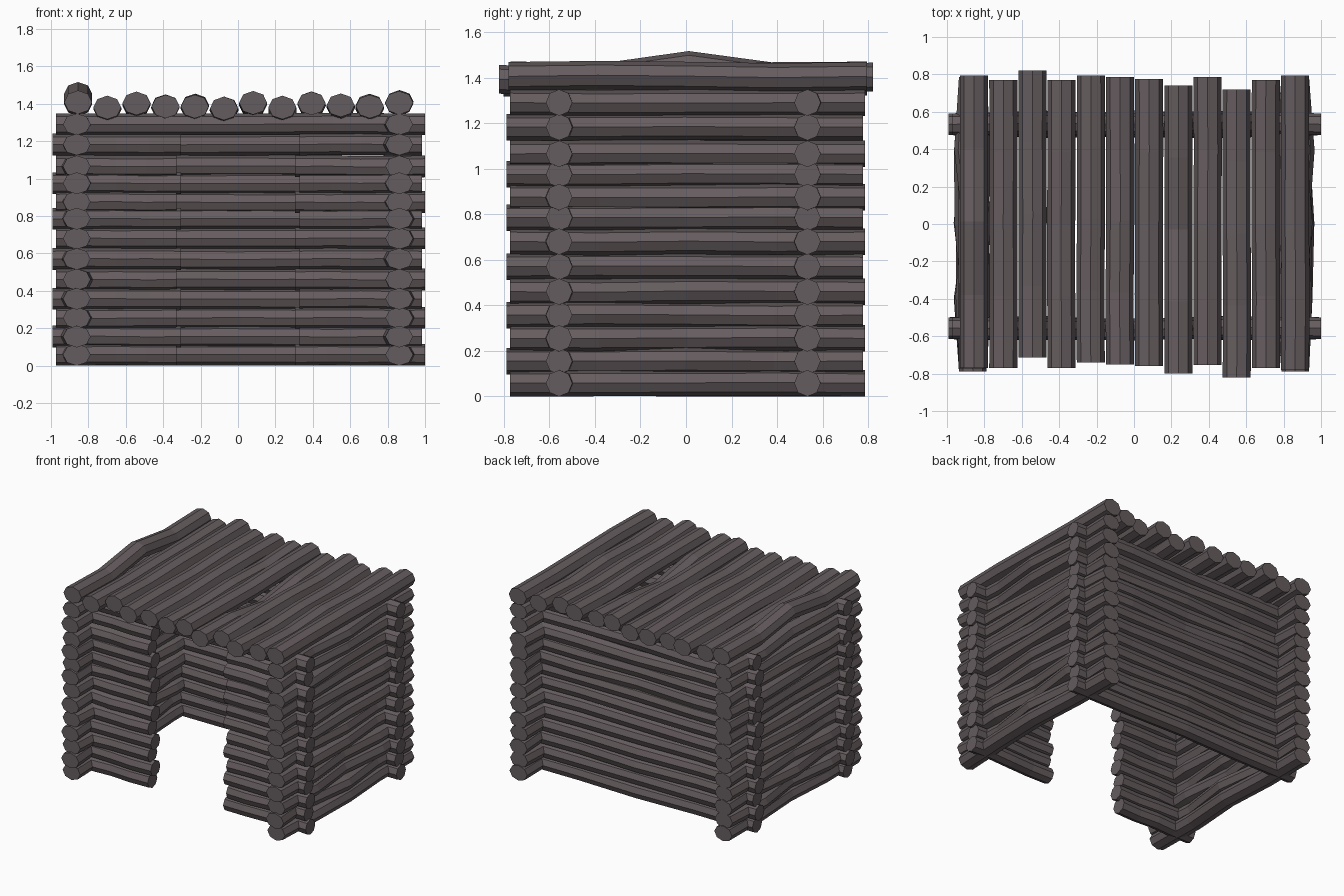
import bpy, bmesh, math, random
from mathutils import Vector

random.seed(11)
cube = bpy.data.objects.get("Cube")
if cube:
    bpy.data.objects.remove(cube, do_unlink=True)

# One weathered timber colour
WOOD = (0.13, 0.107, 0.112, 1)
timber = bpy.data.materials.new("weathered_timber")
timber.diffuse_color = WOOD
timber.use_nodes = True
timber.node_tree.nodes["Principled BSDF"].inputs["Base Color"].default_value = WOOD

SIDES, SEGMENTS = 8, 4
Z = Vector((0, 0, 1))


def log(name, start, end, half_width, half_height, bends):
    """Eight-sided trunk; bends lists (sideways, upward) offsets of the inner rings."""
    start, end = Vector(start), Vector(end)
    across = Z.cross(end - start).normalized()
    offsets = [(0, 0)] + bends + [(0, 0)]
    bm = bmesh.new()
    rings = []
    for i, (side, up) in enumerate(offsets):
        centre = start.lerp(end, i / SEGMENTS) + across * side + Z * up
        rings.append([bm.verts.new(centre
                                   + across * half_width * math.cos(math.tau * k / SIDES)
                                   + Z * half_height * math.sin(math.tau * k / SIDES))
                      for k in range(SIDES)])
    for a, b in zip(rings, rings[1:]):
        for k in range(SIDES):
            n = (k + 1) % SIDES
            bm.faces.new((a[k], a[n], b[n], b[k]))
    bm.faces.new(rings[0])
    bm.faces.new(rings[-1])
    bmesh.ops.recalc_face_normals(bm, faces=bm.faces)
    mesh = bpy.data.meshes.new(name)
    bm.to_mesh(mesh)
    bm.free()
    mesh.materials.append(timber)
    obj = bpy.data.objects.new(name, mesh)
    bpy.context.scene.collection.objects.link(obj)
    return obj


def wobble(side, low, high):
    return [(random.uniform(-side, side), random.uniform(low, high))
            for _ in range(SEGMENTS - 1)]


# Walls: crossed courses, with a doorway through the front below the top course
FRONT_Y, BACK_Y, SIDE_X, R = -0.557, 0.533, 0.862, 0.058
courses = [0.058, 0.155, 0.255, 0.357, 0.46, 0.57, 0.68, 0.785, 0.875, 0.975, 1.065, 1.182, 1.29]
for i, z in enumerate(courses):
    odd = i % 2
    left, right = (-0.993, 0.985) if odd else (-0.973, 1.0)
    near, far = (-0.788, 0.778) if odd else (-0.772, 0.785)
    n = str(i + 1)
    dip = 0 if i == 0 else -0.003
    log("back_wall_log_" + n, (left, BACK_Y, z), (right, BACK_Y, z), R, R,
        wobble(0.016, dip, 0.003))
    if i == len(courses) - 1:
        log("door_lintel_log", (left, FRONT_Y, z), (right, FRONT_Y, z), R, R,
            wobble(0.01, -0.003, 0.003))
    else:
        door_left, door_right = (-0.305, 0.33) if odd else (-0.33, 0.305)
        log("front_wall_right_log_" + n, (left, FRONT_Y, z), (door_left, FRONT_Y, z),
            R, R, wobble(0.008, dip, 0.003))
        log("front_wall_left_log_" + n, (door_right, FRONT_Y, z), (right, FRONT_Y, z),
            R, R, wobble(0.008, dip, 0.003))
    for side, x in (("right", -SIDE_X), ("left", SIDE_X)):
        log(side + "_wall_log_" + n, (x, near, z), (x, far, z), 0.074, R,
            wobble(0.03, dip, 0.004))

# Roof: a row of uneven logs as (height, front end, back end)
roof = [(1.408, -0.77, 0.795), (1.38, -0.77, 0.77), (1.402, -0.715, 0.82),
        (1.385, -0.77, 0.77), (1.385, -0.74, 0.795), (1.375, -0.75, 0.785),
        (1.405, -0.76, 0.775), (1.38, -0.80, 0.74), (1.402, -0.755, 0.785),
        (1.392, -0.82, 0.72), (1.385, -0.77, 0.77), (1.405, -0.78, 0.795)]
for i, (z, near, far) in enumerate(roof):
    x = -0.855 + i * 0.156
    bends = wobble(0.003, -0.015, 0.006)
    if i == 0:  # the warped end log
        bends = [(0, -0.01), (0, 0.045), (0, -0.008)]
    elif i == 7:  # a sagging log
        bends = [(0, -0.01), (0, -0.07), (0, -0.02)]
    log("roof_log_" + str(i + 1), (x, near, z), (x, far, z), 0.075, 0.063, bends)
